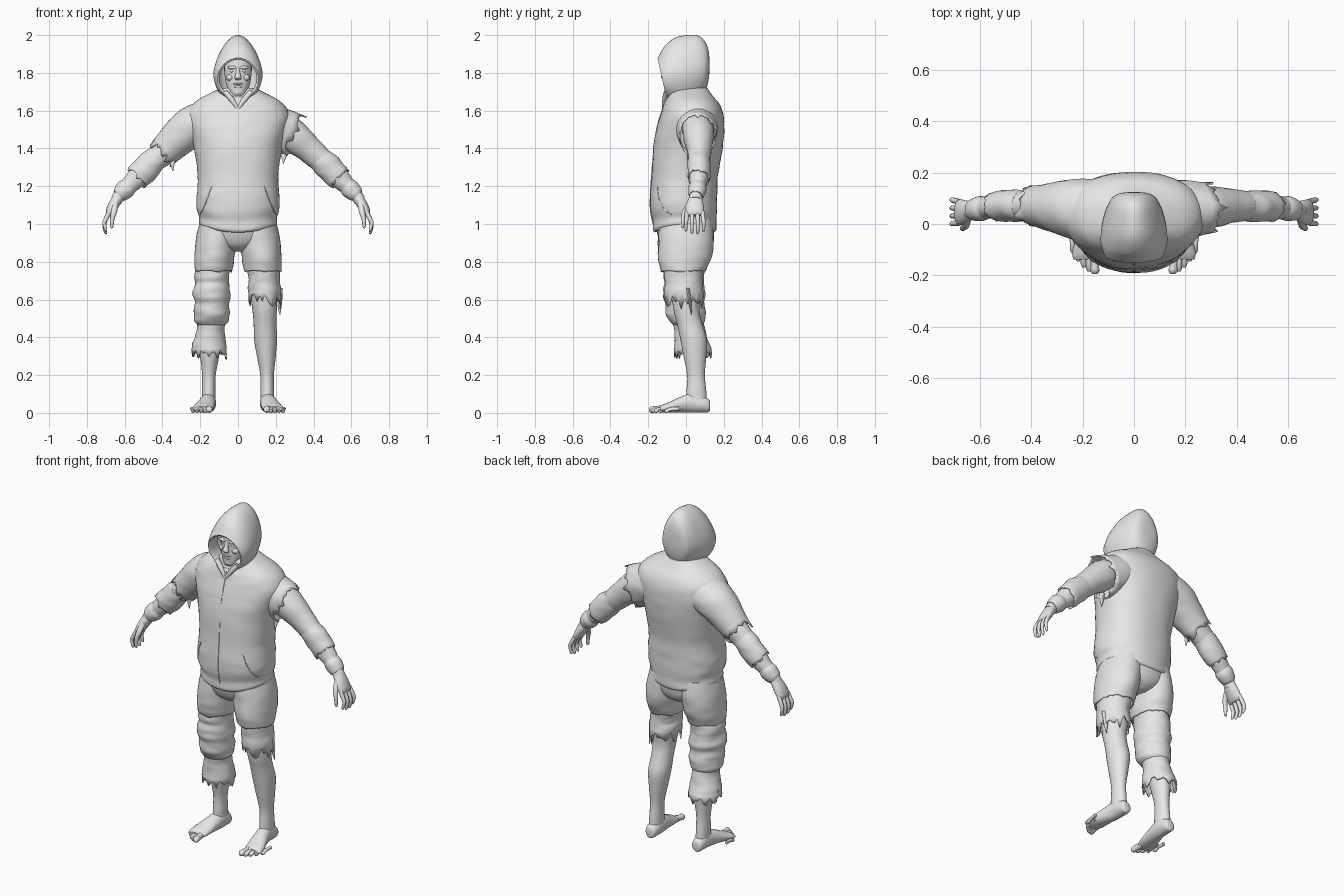
import bpy, math, random
from mathutils import Vector, noise
from mathutils.bvhtree import BVHTree

random.seed(4)
X, Y, Z = Vector((1, 0, 0)), Vector((0, 1, 0)), Vector((0, 0, 1))
grey = bpy.data.materials.new("plain_grey")
grey.diffuse_color = (0.8, 0.8, 0.8, 1)


def resample(rings, steps):
    """Smooth spline through the ring rows (x, y, z, radius_a, radius_b)."""
    out = []
    n = len(rings)
    for i in range(n - 1):
        p = [rings[max(0, min(n - 1, i + k))] for k in (-1, 0, 1, 2)]
        for s in range(steps):
            t = s / steps
            out.append([0.5 * (2 * b + (c - a) * t + (2 * a - 5 * b + 4 * c - d) * t * t
                               + (3 * b - a - 3 * c + d) * t ** 3) for a, b, c, d in zip(*p)])
    return out + [list(rings[-1])]


def loft(name, rings, axis=None, ref=Y, seg=28, steps=4, power=2.0,
         ragged=0, folds=0, cap_start=True, cap_end=True, reshape=None):
    """Skin elliptical rings; 'ragged' tears the last ring, 'folds' wrinkles the cloth."""
    rows = resample(rings, steps)
    verts, faces = [], []
    for i, r in enumerate(rows):
        c = Vector(r[:3])
        t = axis or (Vector(rows[min(i + 1, len(rows) - 1)][:3]) - Vector(rows[max(i - 1, 0)][:3])).normalized()
        a = ref.cross(t).normalized()
        b = t.cross(a)
        for j in range(seg):
            ang = 2 * math.pi * j / seg
            ca, sa = math.cos(ang), math.sin(ang)
            k = (abs(ca) ** power + abs(sa) ** power) ** (-1 / power)
            p = c + a * (ca * k * r[3]) + b * (sa * k * r[4])
            if folds:
                p += (p - c) * folds * noise.noise(Vector((p.x * 9, p.y * 9, p.z * 26)))
            if ragged and i == len(rows) - 1:
                p += t * ragged * random.random() * (0.35 + 0.65 * abs(math.sin(2.5 * ang)))
            if reshape:
                p = reshape(p)
            verts.append(p)
    for i in range(len(rows) - 1):
        for j in range(seg):
            k = (j + 1) % seg
            faces.append((i * seg + j, i * seg + k, (i + 1) * seg + k, (i + 1) * seg + j))
    if cap_start:
        faces.append(tuple(reversed(range(seg))))
    if cap_end and not ragged:
        faces.append(tuple(range(len(verts) - seg, len(verts))))
    me = bpy.data.meshes.new(name)
    me.from_pydata(verts, [], faces)
    me.materials.append(grey)
    ob = bpy.data.objects.new(name, me)
    bpy.context.collection.objects.link(ob)
    if ragged:
        m = ob.modifiers.new("cloth_thickness", 'SOLIDIFY')
        m.thickness = 0.008
    return ob


def side(s, rings):
    return [(s * r[0],) + tuple(r[1:]) for r in rings]


def ball(name, loc, size):
    x, y, z = loc
    rx, ry, rz = size
    rows = [(x, y, z + rz * math.sin(a), rx * math.cos(a), ry * math.cos(a))
            for a in (-1.5, -1.1, -0.55, 0, 0.55, 1.1, 1.5)]
    return loft(name, rows, axis=Z, seg=14, steps=2)


# Hoodie body, hem dipping at the centre
def hem(p):
    if p.z < 1.1:
        p.z -= 0.045 * max(0, 1 - (p.x / 0.22) ** 2) * (1.1 - p.z) / 0.1
    return p


body = loft("hoodie_body", [
    (0, -.008, 1.0, .198, .158), (0, -.008, 1.01, .208, .168), (0, -.008, 1.04, .207, .167),
    (0, -.012, 1.08, .219, .176), (0, -.012, 1.15, .219, .178), (0, -.006, 1.25, .213, .175),
    (0, .01, 1.4, .232, .184), (0, .022, 1.5, .258, .18), (0, .032, 1.58, .272, .166),
    (0, .03, 1.64, .235, .145), (0, .022, 1.68, .172, .118), (0, .015, 1.72, .09, .1)],
    axis=Z, seg=56, power=2.25, folds=.018, reshape=hem)

# Seams and pocket slits lying on the hoodie
tree = BVHTree.FromPolygons([v.co for v in body.data.vertices], [p.vertices for p in body.data.polygons])


def seam(name, pts):
    rows = []
    for x, z in pts:
        hit = tree.ray_cast(Vector((x, -1, z)), Y)[0]
        if hit:
            rows.append((hit.x, hit.y, hit.z, .003, .003))
    loft(name, rows, seg=6, steps=3)


seam("front_seam", [(0, 1.65), (0, 1.5), (0, 1.3), (0, 1.1), (0, 1.0)])
for s in (-1, 1):
    seam("pocket_slit", [(s * .14, 1.2), (s * .16, 1.14), (s * .185, 1.08), (s * .2, 1.05)])


# Hood: rings from the back of the head to the brim, then folded inward
def hood_shape(p):
    p.y -= .22 * (p.z - 1.78) * max(0, min(1, (.05 - p.y) / .13))
    p.x *= 1 - .22 * max(0, min(1, (p.z - 1.8) / .2))
    return p


loft("hood", [
    (0, .124, 1.84, .02, .03), (0, .12, 1.84, .055, .075), (0, .105, 1.835, .085, .125),
    (0, .07, 1.83, .106, .165), (0, .02, 1.82, .122, .18), (0, -.03, 1.81, .13, .176),
    (0, -.08, 1.79, .128, .15), (0, -.122, 1.772, .114, .115), (0, -.128, 1.772, .106, .106),
    (0, -.115, 1.772, .099, .098), (0, -.05, 1.78, .1, .11)],
    axis=-Y, ref=Z, seg=40, cap_end=False, reshape=hood_shape)
for s in (-1, 1):
    loft("collar_edge", [(s * .07, -.103, 1.7, .014, .014), (s * .035, -.112, 1.66, .014, .014),
                         (s * .004, -.118, 1.615, .009, .009)], seg=10)

# Head and face inside the hood
loft("head", [(0, 0, 1.6, .06, .065), (0, -.03, 1.66, .045, .055), (0, -.048, 1.69, .046, .056),
              (0, -.042, 1.73, .061, .066), (0, -.036, 1.78, .07, .072), (0, -.032, 1.83, .073, .075),
              (0, -.03, 1.9, .065, .07)], axis=Z, power=2.2)
loft("nose", [(0, -.1, 1.825, .009, .01), (0, -.112, 1.795, .012, .014), (0, -.117, 1.775, .019, .016),
              (0, -.105, 1.762, .012, .008)], axis=-Z, seg=14)
ball("upper_lip", (0, -.104, 1.742), (.026, .009, .006))
ball("lower_lip", (0, -.102, 1.727), (.023, .01, .007))
ball("chin", (0, -.092, 1.698), (.026, .016, .017))
for s in (-1, 1):
    ball("brow", (s * .03, -.1, 1.828), (.026, .011, .009))
    ball("eye", (s * .03, -.096, 1.81), (.013, .01, .009))
    ball("cheek", (s * .042, -.085, 1.775), (.02, .02, .018))

# Sleeves: one reaching the upper arm, one torn off at the shoulder
loft("long_sleeve", [(-.13, .05, 1.55, .1, .12), (-.2, .055, 1.535, .108, .12), (-.27, .062, 1.495, .106, .11),
                     (-.335, .066, 1.435, .094, .09), (-.385, .07, 1.39, .084, .078)],
     ragged=.05, folds=.04, seg=36)
loft("torn_sleeve", [(.13, .05, 1.53, .1, .12), (.2, .055, 1.505, .118, .115), (.27, .06, 1.475, .122, .1)],
     ragged=.05, folds=.04, seg=36)

for s in (-1, 1):
    # Bare arm, wraps and hand
    loft("arm", side(s, [(.2, .06, 1.54, .075, .08), (.29, .065, 1.47, .085, .082), (.37, .07, 1.4, .073, .068),
                         (.45, .07, 1.33, .063, .056), (.505, .07, 1.275, .063, .055), (.56, .065, 1.22, .05, .045),
                         (.615, .055, 1.165, .036, .034), (.645, .05, 1.125, .031, .034)]), folds=.06)
    loft("forearm_wrap", side(s, [(.43, .07, 1.35, .064, .058), (.47, .07, 1.31, .072, .062),
                                  (.515, .07, 1.265, .07, .06), (.53, .068, 1.25, .068, .058)]),
         ragged=.025, folds=.08)
    loft("wrist_wrap", side(s, [(.575, .062, 1.205, .044, .042), (.595, .06, 1.185, .05, .048),
                                (.622, .055, 1.158, .043, .042), (.632, .053, 1.148, .035, .036)]), folds=.06)
    loft("palm", side(s, [(.63, .052, 1.145, .028, .032), (.656, .048, 1.105, .028, .045),
                          (.678, .045, 1.065, .023, .05), (.686, .045, 1.045, .013, .045)]))
    for i in range(4):
        y = .005 + .027 * i
        end = .012 * abs(i - 1.6)
        loft("finger", side(s, [(.68, y, 1.065, .012, .012), (.7, y * 1.1 - .003, 1.025, .012, .011),
                                (.708, y * 1.15 - .005, .985 + end, .01, .0095),
                                (.7, y * 1.15 - .006, .95 + end, .008, .008),
                                (.697, y * 1.15 - .006, .942 + end, .003, .003)]), seg=10, steps=3)
    loft("thumb", side(s, [(.648, .025, 1.115, .016, .016), (.655, -.005, 1.07, .016, .014),
                           (.665, -.016, 1.03, .012, .011), (.668, -.018, .985, .008, .008),
                           (.667, -.018, .978, .003, .003)]), seg=10, steps=3)

    # Trouser thigh
    loft("thigh_cloth", side(s, [(.1, -.002, 1.02, .1, .14), (.114, 0, .92, .109, .147), (.124, -.006, .83, .106, .142),
                                 (.128, -.012, .78, .102, .128), (.13, -.014, .755, .098, .118)]),
         axis=-Z, ragged=.012, folds=.035, seg=36)

    # Bare leg
    loft("leg", side(s, [(.13, 0, .8, .08, .09), (.137, 0, .63, .072, .077), (.141, .003, .54, .064, .068),
                         (.143, .02, .47, .06, .067), (.146, .04, .39, .061, .07), (.15, .047, .3, .05, .06),
                         (.154, .053, .2, .036, .047), (.155, .055, .12, .036, .052), (.156, .055, .05, .036, .056)]),
         axis=-Z)

    # Foot and toes
    loft("foot", side(s, [(.155, .128, .035, .015, .018), (.155, .12, .038, .03, .034), (.155, .085, .048, .038, .045),
                          (.157, .03, .053, .041, .051), (.168, -.03, .044, .047, .041), (.18, -.085, .031, .054, .028),
                          (.187, -.12, .024, .053, .021), (.19, -.138, .02, .044, .014)]), axis=-Y, ref=Z)
    for i in range(5):
        x, y, r = .152 + .0215 * i, -.192 + .006 * i + .0035 * i * i, (.018 if i == 0 else .0135 - .0007 * i)
        loft("toe", side(s, [(x + .006, y + .075, .022, r * .9, r), (x + .002, y + .035, .02, r * .85, r * .95),
                             (x, y + .01, r, r, r), (x, y - .003, r * .9, r * .5, r * .5)]),
             axis=-Y, ref=Z, seg=12, steps=3)

# Seat of the trousers
loft("trouser_seat", [(0, -.004, 1.05, .195, .155), (0, -.004, .98, .208, .155), (0, 0, .92, .19, .143),
                      (0, .002, .88, .12, .12), (0, .004, .855, .04, .08)], axis=-Z, seg=40)

# Rolled trouser leg on one side
loft("rolled_leg", [(-.13, -.014, .78, .085, .105), (-.14, -.012, .72, .094, .11), (-.138, -.01, .685, .089, .104),
                    (-.14, -.01, .63, .101, .113), (-.138, -.005, .58, .091, .104), (-.139, 0, .53, .096, .105),
                    (-.14, .005, .49, .09, .094), (-.142, .01, .465, .072, .076)],
     axis=-Z, folds=.07, seg=36, steps=5)
loft("ragged_cuff", [(-.142, .012, .49, .07, .076), (-.147, .02, .43, .076, .084), (-.152, .03, .37, .085, .093),
                     (-.154, .034, .335, .093, .1)], axis=-Z, ragged=.06, folds=.09, seg=36)

# Torn trouser leg on the other side
loft("torn_leg", [(.132, -.012, .78, .086, .106), (.138, -.012, .72, .083, .1), (.14, -.01, .67, .086, .1),
                  (.143, -.008, .635, .088, .104)], axis=-Z, ragged=.1, folds=.08, seg=36)


def shred(name, top, tip, w):
    rows = [(*top, w, w * .5), (*[(a + b) / 2 for a, b in zip(top, tip)], w * .7, w * .35), (*tip, .002, .002)]
    loft(name, rows, seg=8)


# Hanging shreds of cloth
shred("leg_shred", (.215, .01, .66), (.222, .03, .52), .022)
shred("cuff_shred", (-.225, .04, .37), (-.238, .05, .3), .018)
shred("cuff_shred", (-.085, .02, .35), (-.06, .01, .29), .018)
shred("sleeve_shred", (-.35, .03, 1.36), (-.345, .03, 1.28), .018)
shred("sleeve_shred", (-.4, .07, 1.42), (-.455, .07, 1.4), .02)
shred("shoulder_shred", (.245, .02, 1.4), (.24, .01, 1.32), .02)

# Smooth shading with crisp torn edges
bpy.ops.object.select_all(action='SELECT')
bpy.context.view_layer.objects.active = body
bpy.ops.object.shade_smooth_by_angle(angle=math.radians(50))
